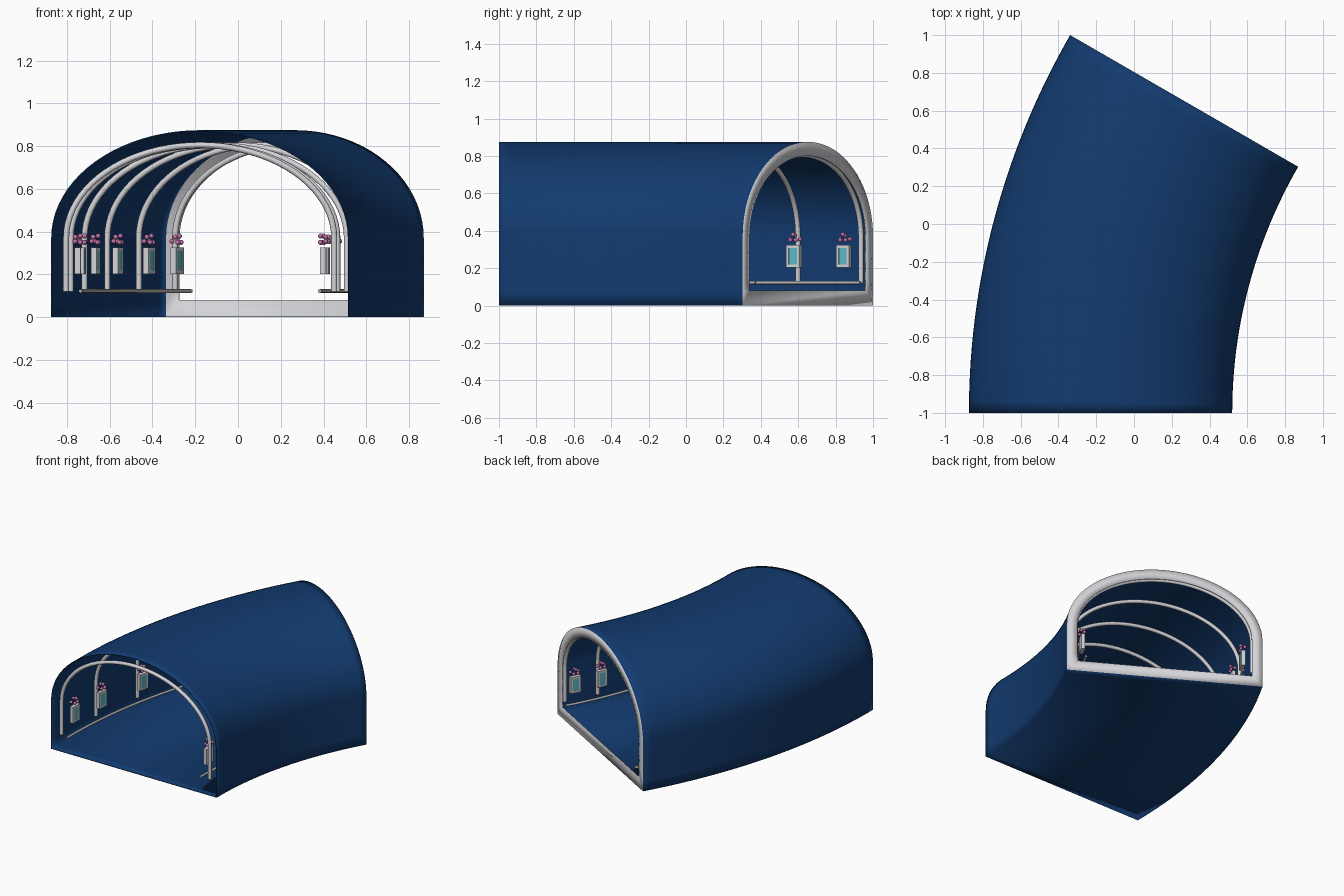
import bpy, bmesh, math
from mathutils import Matrix, Vector

cube = bpy.data.objects.get("Cube")
if cube:
    bpy.data.objects.remove(cube, do_unlink=True)

CX, CY = 3.126, -1.0          # centre of the bend
R_OUT, R_IN = 4.0, 2.606      # wall radii
RC, HALF = (R_OUT + R_IN) / 2, (R_OUT - R_IN) / 2
SPRING, RISE = 0.37, 0.505    # arch springing height and rise
BEND = 30.0


def material(name, r, g, b):
    m = bpy.data.materials.new(name)
    m.use_nodes = True
    m.diffuse_color = (r, g, b, 1)
    m.node_tree.nodes["Principled BSDF"].inputs["Base Color"].default_value = (r, g, b, 1)
    return m


BLUE = material("deep blue", 0.006, 0.043, 0.16)
WHITE = material("off white", 0.66, 0.66, 0.69)
GREY = material("metal grey", 0.45, 0.45, 0.45)
TEAL = material("teal", 0.10, 0.50, 0.58)
PINK = material("mauve pink", 0.52, 0.17, 0.38)


def place(radius, angle, z):
    """Point on the bend at a radius and an angle in degrees."""
    a = math.radians(angle)
    return Vector((CX - radius * math.cos(a), CY + radius * math.sin(a), z))


def arch(inset, bottom, steps=40):
    """Arch outline as (sideways, height) pairs, left foot to right foot."""
    w, h = HALF - inset, RISE - inset
    lower = [bottom, bottom + 0.07, (bottom + SPRING) / 2 + 0.03]
    pts = [(-w, z) for z in lower]
    for i in range(steps + 1):
        t = math.pi * i / steps
        pts.append((-w * math.cos(t), SPRING + h * math.sin(t)))
    return pts + [(w, z) for z in reversed(lower)]


def finish(bm, name, mats):
    mesh = bpy.data.meshes.new(name)
    bm.to_mesh(mesh)
    bm.free()
    for m in mats:
        mesh.materials.append(m)
    ob = bpy.data.objects.new(name, mesh)
    bpy.context.collection.objects.link(ob)
    return ob


def tube(name, points, radius, mat):
    curve = bpy.data.curves.new(name, 'CURVE')
    curve.dimensions = '3D'
    curve.bevel_depth = radius
    curve.bevel_resolution = 2
    curve.use_fill_caps = True
    spline = curve.splines.new('POLY')
    spline.points.add(len(points) - 1)
    for p, co in zip(spline.points, points):
        p.co = (*co, 1)
    spline.use_smooth = True
    curve.materials.append(mat)
    ob = bpy.data.objects.new(name, curve)
    bpy.context.collection.objects.link(ob)
    bpy.ops.object.select_all(action='DESELECT')
    ob.select_set(True)
    bpy.context.view_layer.objects.active = ob
    bpy.ops.object.convert(target='MESH')


# Tunnel shell with floor, plus the pale rim closing in the far end
bm = bmesh.new()
STEPS = 30
rings = [[bm.verts.new(place(RC - u, BEND * s / STEPS, z)) for u, z in arch(0, 0)]
         for s in range(STEPS + 1)]
rings.append([bm.verts.new(place(RC - u, BEND, z)) for u, z in arch(0.075, 0.08)])
n = len(rings[0])
for k, (a, b) in enumerate(zip(rings, rings[1:])):
    for i in range(n):
        j = (i + 1) % n
        f = bm.faces.new((a[i], a[j], b[j], b[i]))
        f.smooth = True
        f.material_index = 1 if k == STEPS else 0
bmesh.ops.recalc_face_normals(bm, faces=bm.faces)
# Keep the roof facing up
bm.faces.ensure_lookup_table()
if bm.faces[n // 2].normal.z < 0:
    bmesh.ops.reverse_faces(bm, faces=bm.faces)
shell = finish(bm, "tunnel_shell", [BLUE, WHITE])
solid = shell.modifiers.new("thickness", 'SOLIDIFY')
solid.thickness = 0.006
solid.offset = -1

# Arched ribs
for k, ang in enumerate((0.4, 6, 12, 18, 24, 29.5)):
    tube(f"rib_{k + 1}", [place(RC - u, ang, z) for u, z in arch(0.07, 0.12)], 0.014, WHITE)

# Low rails along both walls
for side, radius in (("right", R_OUT - 0.137), ("left", R_IN + 0.137)):
    tube(f"rail_{side}", [place(radius, BEND * s / 40, 0.122) for s in range(41)], 0.009, GREY)


def box(bm, frame, centre, size, index):
    m = frame @ Matrix.Translation(centre) @ Matrix.Diagonal((*size, 1))
    made = bmesh.ops.create_cube(bm, size=1, matrix=m)
    for f in {f for v in made["verts"] for f in v.link_faces}:
        f.material_index = index


# Framed wall panels topped with blossoms; local x points into the room
BLOSSOMS = [(-0.012, -0.03, 0.355), (-0.012, 0.03, 0.355), (0.012, 0, 0.38),
            (-0.012, 0, 0.375), (0.012, -0.016, 0.35), (0.012, 0.016, 0.35)]
PW, PH, PT, BAR = 0.08, 0.122, 0.028, 0.016
for side, radius, turn in (("right", R_OUT - 0.123, 0), ("left", R_IN + 0.123, 180)):
    for k, ang in enumerate((1.6, 6, 12, 18, 24, 28.4)):
        frame = (Matrix.Translation(place(radius, ang, 0))
                 @ Matrix.Rotation(math.radians(turn - ang), 4, 'Z'))
        mid = 0.264
        bm = bmesh.new()
        for s in (-1, 1):
            box(bm, frame, (0, s * (PW - BAR) / 2, mid), (PT, BAR, PH), 0)
            box(bm, frame, (0, 0, mid + s * (PH - BAR) / 2), (PT, PW - 2 * BAR, BAR), 0)
        box(bm, frame, (-0.004, 0, mid), (PT - 0.008, PW - 2 * BAR, PH - 2 * BAR), 0)
        box(bm, frame, (0.009, 0, mid), (0.008, PW - 2 * BAR, PH - 2 * BAR), 1)
        finish(bm, f"panel_{side}_{k + 1}", [WHITE, TEAL])

        bm = bmesh.new()
        for p in BLOSSOMS:
            bmesh.ops.create_icosphere(bm, subdivisions=2, radius=0.012,
                                       matrix=frame @ Matrix.Translation(p))
        for f in bm.faces:
            f.smooth = True
        finish(bm, f"blossoms_{side}_{k + 1}", [PINK])
